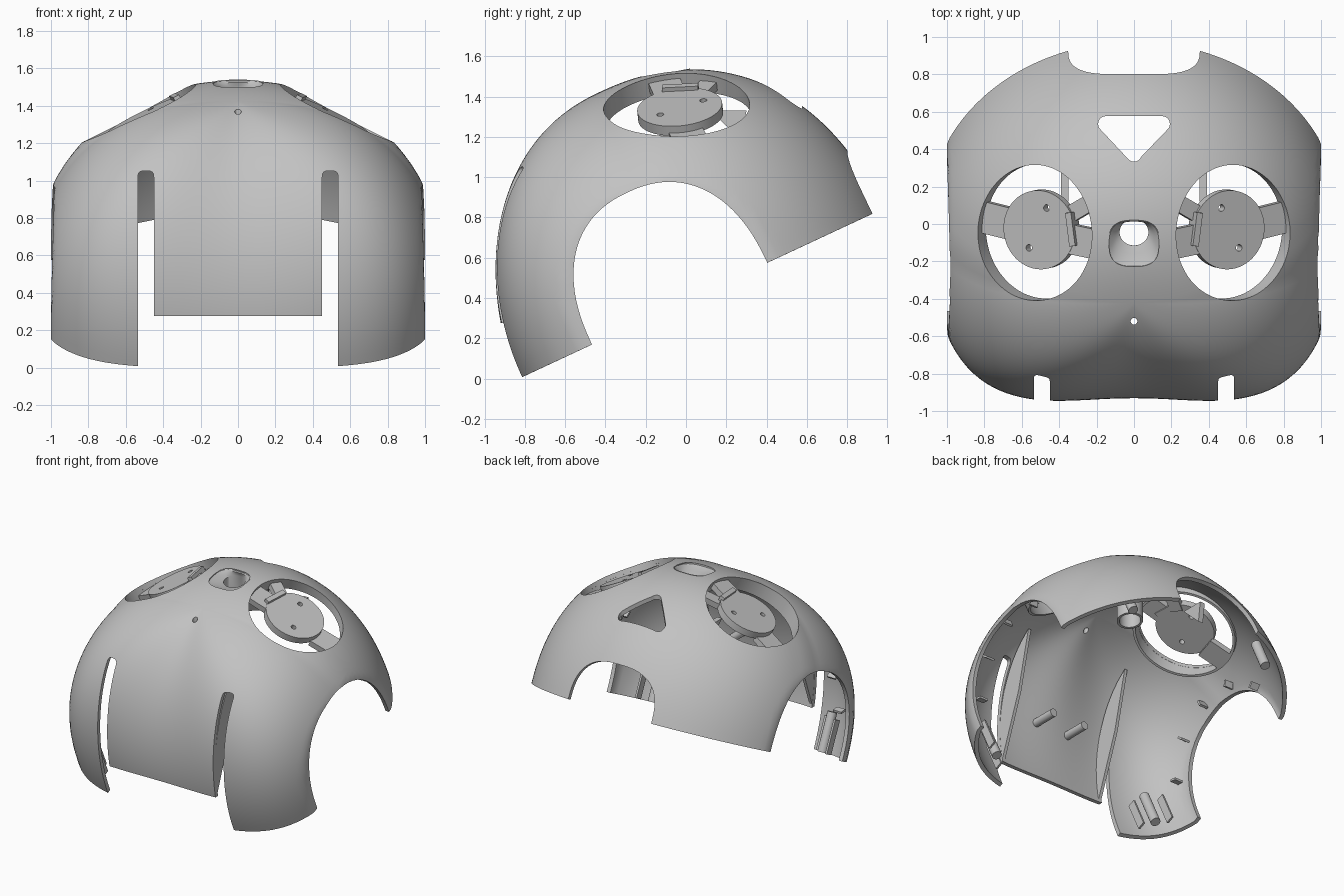
import bpy, bmesh, math
from mathutils import Matrix, Vector

if "Cube" in bpy.data.objects:
    bpy.data.objects.remove(bpy.data.objects["Cube"], do_unlink=True)

grey = bpy.data.materials.new("shell grey")
grey.use_nodes = True
COLOUR = (0.54, 0.54, 0.54, 1)
grey.diffuse_color = COLOUR
grey.node_tree.nodes["Principled BSDF"].inputs["Base Color"].default_value = COLOUR

# Frames: the dome is tilted about x; ALONG_X and ALONG_Y turn a prism's depth axis
TILT = Matrix.Translation((0, 0.05, 0.41)) @ Matrix.Rotation(math.radians(25), 4, 'X')
ALONG_X = Matrix(((0, 0, 1, 0), (1, 0, 0, 0), (0, 1, 0, 0), (0, 0, 0, 1)))
ALONG_Y = Matrix.Rotation(math.pi / 2, 4, 'X')
HALF_WIDTH, FRONT, BACK, CROWN = 1.1, 0.975, 1.02, 1.12


def finish(name, bm, matrix):
    bm.transform(matrix)
    mesh = bpy.data.meshes.new(name)
    bm.to_mesh(mesh)
    bm.free()
    mesh.materials.append(grey)
    obj = bpy.data.objects.new(name, mesh)
    bpy.context.collection.objects.link(obj)
    return obj


def prism(name, points, low, high, matrix=Matrix()):
    bm = bmesh.new()
    face = bm.faces.new([bm.verts.new((x, y, low)) for x, y in points])
    top = bmesh.ops.extrude_face_region(bm, geom=[face])["geom"]
    bmesh.ops.translate(bm, vec=(0, 0, high - low),
                        verts=[v for v in top if isinstance(v, bmesh.types.BMVert)])
    bmesh.ops.recalc_face_normals(bm, faces=bm.faces)
    return finish(name, bm, matrix)


def rings(name, rows, matrix, wrap=False, cap=None):
    bm = bmesh.new()
    loops = [[bm.verts.new(p) for p in row] for row in rows]
    n = len(loops[0])
    for a, b in zip(loops, loops[1:] + (loops[:1] if wrap else [])):
        for i in range(n):
            j = (i + 1) % n
            bm.faces.new((a[i], a[j], b[j], b[i]))
    if cap:
        tip = bm.verts.new(cap)
        for i in range(n):
            bm.faces.new((loops[-1][i], loops[-1][(i + 1) % n], tip))
    if wrap:
        bmesh.ops.recalc_face_normals(bm, faces=bm.faces)
    return finish(name, bm, matrix)


def power(v, e):
    return math.copysign(abs(v) ** e, v)


def oval(rx, ry, cx=0, cy=0, e=2, n=64):
    ts = [2 * math.pi * i / n for i in range(n)]
    return [(cx + rx * power(math.cos(t), 2 / e), cy + ry * power(math.sin(t), 2 / e)) for t in ts]


def rect(x0, x1, y0, y1):
    return [(x0, y0), (x1, y0), (x1, y1), (x0, y1)]


def apply_all(obj):
    bpy.context.view_layer.update()
    mesh = bpy.data.meshes.new_from_object(obj.evaluated_get(bpy.context.evaluated_depsgraph_get()))
    obj.modifiers.clear()
    obj.data = mesh


def cut(obj, cutters):
    for cutter in cutters:
        mod = obj.modifiers.new("cut", 'BOOLEAN')
        mod.object, mod.solver, mod.operation = cutter, 'EXACT', 'DIFFERENCE'
    apply_all(obj)
    for cutter in cutters:
        bpy.data.objects.remove(cutter, do_unlink=True)


def mirror(obj, name):
    twin = bpy.data.objects.new(name, obj.data.copy())
    twin.data.transform(Matrix.Diagonal((-1, 1, 1, 1)))
    twin.data.flip_normals()
    bpy.context.collection.objects.link(twin)
    return twin


def pair(name, points, low, high, matrix=Matrix()):
    obj = prism("left_" + name, points, low, high, matrix)
    return obj, mirror(obj, "right_" + name)


# Domed wall: squarer plan in front, rounder behind, flattened sides
def dome_point(theta, phi):
    c, s = math.cos(theta), math.sin(theta)
    p = max(2, 2.3 - 1.4 * s)
    q = 2.35 - (0.15 * s if s > 0 else 0.9 * s + 1.4 * s * s)
    depth = BACK if s > 0 else FRONT
    r = (abs(c / HALF_WIDTH) ** p + abs(s / depth) ** p) ** (-1 / p) * math.cos(phi) ** (2 / q)
    w = CROWN * math.sin(phi) ** (2 / q)
    limit = 1 - 0.04 * w * w
    return (max(-limit, min(limit, r * c)), r * s, w)


def dome(name, thickness, offset, around=160, up=48):
    obj = rings(name, [[dome_point(2 * math.pi * i / around, math.pi / 2 * j / up)
                        for i in range(around)] for j in range(up)], TILT, cap=(0, 0, CROWN))
    wall = obj.modifiers.new("wall", 'SOLIDIFY')
    wall.thickness, wall.offset = thickness, offset
    apply_all(obj)
    return obj


shell = dome("head_shell", 0.03, -1)

# Eye frame: z along the eye axis, x outward
normal = Vector((0.44, -0.1, 0.89)).normalized()
side = (Vector((1, 0, 0)) - normal * normal.x).normalized()
EYE = Matrix.Translation((0.535, -0.05, 1.38)) @ Matrix(
    (side, normal.cross(side), normal)).transposed().to_4x4()
NOSE = Matrix.Translation((0, -0.105, 1.513)) @ Matrix.Rotation(math.radians(11), 4, 'X')

# Openings
EAR = (0.48, 0.6, -0.09, 0.01)
EYE_X, EYE_Y = 0.342, 0.362
triangle = []
for cx, cy, start in ((0.15, 0.535, -35), (-0.15, 0.535, 90), (0, 0.375, 215)):
    for k in range(8):
        t = math.radians(start + 125 * k / 7)
        triangle.append((cx + 0.042 * math.cos(t), cy + 0.042 * math.sin(t)))
slot = [(0.45, -0.3), (0.535, -0.3)] + [
    (0.4925 + 0.0425 * power(math.cos(t), 0.6), 1.01 + 0.042 * power(math.sin(t), 0.6))
    for t in [math.pi * k / 12 for k in range(13)]]
cut(shell, [
    prism("ear_cutter", oval(*EAR, e=2.3, n=96), -2, 2, TILT @ ALONG_X),
    prism("neck_cutter", oval(0.352, 0.335, e=2.7), -2, -0.5, TILT @ ALONG_Y),
    *pair("eye_cutter", oval(EYE_X, EYE_Y, 0.005, n=96), -0.25, 0.4, EYE),
    *pair("slot_cutter", slot, 0.45, 1.3, ALONG_Y),
    prism("chin_cutter", rect(-0.5, 0.5, -0.4, 0.275), 0.4, 1.3, ALONG_Y),
    prism("nose_cutter", oval(0.133, 0.123, e=2.8), -0.2, 0.2, NOSE),
    prism("crown_cutter", triangle, 0.9, 2),
    prism("pinhole_cutter", oval(0.018, 0.018, 0, -0.52, n=20), 1, 2),
])

# Nose dimple running into an upright tube
nose_profile = [(0.137, 0.002, 0, 2.8), (0.12, -0.012, 0.006, 2.6), (0.098, -0.028, 0.03, 2.2),
                (0.077, -0.045, 0.053, 2), (0.077, -0.32, 0, 2), (0.095, -0.32, 0, 2),
                (0.095, -0.07, 0.05, 2), (0.137, -0.03, 0, 2.8)]
rings("nose_tube", [[(x, y, z) for x, y in oval(r, r * 0.93, 0, dy, e)]
                    for r, z, dy, e in nose_profile], NOSE, wrap=True)

# Eye sockets: sleeve trimmed flush with the dome, drilled plate, spokes
sleeve = rings("left_eye_sleeve", [
    [(x, y, z) for x, y in oval(EYE_X + grow, EYE_Y + grow, 0.005, n=96)]
    for grow, z in ((0.001, 0.15), (0.001, -0.125), (0.02, -0.125), (0.02, 0.15))], EYE, wrap=True)
cut(sleeve, [dome("sleeve_trimmer", 0.35, 0.98)])
mirror(sleeve, "right_eye_sleeve")
plate = prism("left_eye_plate", oval(0.212, 0.212, -0.01, 0.015), -0.095, -0.042, EYE)
cut(plate, [prism("screw_cutter", oval(0.018, 0.018, x, y, n=20), -0.3, 0.1, EYE)
            for x, y in ((-0.055, 0.135), (0.05, -0.085))])
mirror(plate, "right_eye_plate")
for label, angle, width, top in (("outer_spoke", 10, 0.17, -0.08), ("inner_spoke", 188, 0.16, -0.045),
                                 ("rear_spoke", 150, 0.09, -0.06)):
    turn = EYE @ Matrix.Rotation(math.radians(angle), 4, 'Z')
    pair("eye_" + label, rect(0.18, 0.35, -width / 2, width / 2), top - 0.045, top, turn)
pair("eye_plate_tab", rect(0.19, 0.225, -0.09, 0.09), -0.1, -0.02,
     EYE @ Matrix.Rotation(math.radians(172), 4, 'Z'))
pair("eye_web", [(0.12, 1.33), (0.3, 1.33), (0.28, 1.18)], 0.35, 0.39, ALONG_X)

# Mouth panel side flanges: curved outer edge, straighter inner chord
edge = []
for k in range(25):
    w = 0.29 + 0.72 * k / 24
    reach = (1 - (w / CROWN) ** 2) ** (3.5 / 2) - (0.44 / HALF_WIDTH) ** 3.5
    if reach > 0:
        edge.append((-FRONT * reach ** (1 / 3.5) + 0.025, w))
middle = ((edge[0][0] + edge[-1][0]) / 2 + 0.04, (edge[0][1] + edge[-1][1]) / 2)
pair("mouth_flange", edge + [middle], 0.425, 0.449, TILT @ ALONG_X)

# Inner posts, cheek bosses with ribs, back bosses
pair("panel_post", oval(0.03, 0.03, 0.14, 0.7, n=24), 0.7, 0.895, ALONG_Y)
pair("cheek_boss", oval(0.035, 0.035, 0.72, -0.74, n=24), 0.01, 0.3, TILT)
pair("cheek_boss_inner_rib", rect(0.64, 0.655, -0.84, -0.78), 0.01, 0.26, TILT)
pair("cheek_boss_outer_rib", rect(0.8, 0.815, -0.71, -0.65), 0.01, 0.26, TILT)
pair("back_boss", oval(0.035, 0.035, 0.6, 0.73, n=24), 0.01, 0.25, TILT)

# Small gussets around each ear opening
for k, degrees in enumerate((30, 60, 90, 120, 150)):
    t = math.radians(degrees)
    spot = Matrix.Translation((0, EAR[2] + EAR[0] * math.cos(t), EAR[3] + EAR[1] * math.sin(t)))
    pair(f"ear_gusset_{k + 1}", rect(0.03, 0.08, -0.008, 0.008), 0.85, 0.92,
         TILT @ spot @ ALONG_X @ Matrix.Rotation(t, 4, 'Z'))

# Smooth shading with sharp edges kept
bpy.ops.object.select_all(action='DESELECT')
for obj in bpy.context.collection.objects:
    if obj.type == 'MESH' and obj.data.materials and obj.data.materials[0] == grey:
        obj.select_set(True)
        bpy.context.view_layer.objects.active = obj
bpy.ops.object.shade_smooth_by_angle(angle=math.radians(30))
